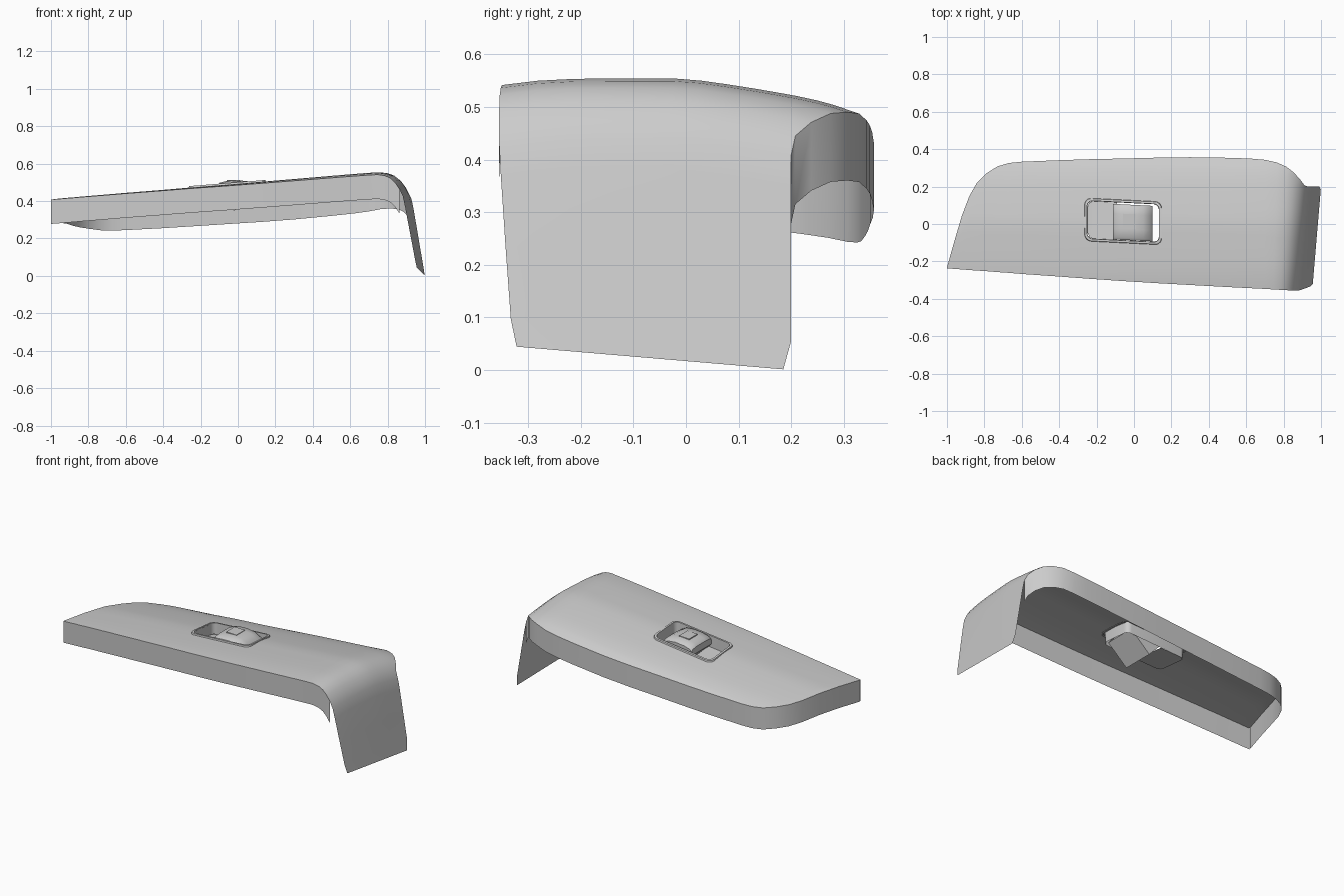
import bpy, bmesh, math

if "Cube" in bpy.data.objects:
    bpy.data.objects.remove(bpy.data.objects["Cube"])

# stations along the panel: x, ridge height, front y, back y
ST = [(-1, .41, -.237, -.232), (-.96, .413, -.24, -.09), (-.92, .417, -.243, .045),
      (-.88, .42, -.246, .15), (-.84, .424, -.249, .22), (-.79, .428, -.252, .27),
      (-.73, .433, -.257, .308), (-.67, .438, -.261, .326), (-.6, .444, -.267, .333),
      (-.4, .46, -.281, .341), (-.25, .473, -.292, .346), (-.06, .488, -.305, .35),
      (.135, .504, -.317, .355), (.3, .518, -.326, .357), (.5, .535, -.337, .354),
      (.62, .545, -.343, .35), (.7, .551, -.347, .343), (.76, .554, -.35, .329),
      (.81, .549, -.352, .306), (.85, .536, -.354, .275), (.885, .51, -.355, .238),
      (.91, .478, -.355, .208), (.928, .44, -.355, .2), (.94, .38, -.352, .2),
      (.965, .22, -.343, .2), (.99, .06, -.333, .2), (1, 0, -.322, .185)]
ROWS = [-.40, -.33, -.29, -.24, -.17, -.09, -.03, .02, .07, .118, .17, .21, .25, .29, .32, .345, .40]
DROP = [(-.5, .04), (-.355, .013), (-.28, .004), (-.2, 0), (0, 0), (.1, .014), (.2, .031),
        (.265, .045), (.33, .067), (.357, .086), (.5, .2)]
HOLE = (-.25, .135, -.09, .118)
SKIRT = .13


def lerp(table, t):
    for a, b in zip(table, table[1:]):
        if t <= b[0]:
            return a[1] + (b[1] - a[1]) * (t - a[0]) / (b[0] - a[0])
    return table[-1][1]


def clamp(t):
    return max(0, min(1, t))


def surf(x, z, y, h=0):
    side = (.2 - y) / .53
    low = clamp((.4 - z) / .4)
    return (x - .045 * side * clamp((x - .7) / .2),
            y, z - lerp(DROP, y) * (1 - low) + .045 * side * low + h)


def top(x, y, h=0):
    return surf(x, lerp(ST, x), y, h)


def make(name, verts, faces, angle=35):
    me = bpy.data.meshes.new(name)
    me.from_pydata(verts, [], faces)
    bm = bmesh.new()
    bm.from_mesh(me)
    bmesh.ops.remove_doubles(bm, verts=bm.verts, dist=.0005)
    bmesh.ops.recalc_face_normals(bm, faces=bm.faces)
    bm.to_mesh(me)
    bm.free()
    ob = bpy.data.objects.new(name, me)
    bpy.context.collection.objects.link(ob)
    bpy.ops.object.select_all(action='DESELECT')
    ob.select_set(True)
    bpy.context.view_layer.objects.active = ob
    bpy.ops.object.shade_smooth_by_angle(angle=math.radians(angle))
    return ob


def bridge(loops, closed):
    n = len(loops[0])
    verts = [v for l in loops for v in l]
    faces = [(i * n + j, i * n + (j + 1) % n, (i + 1) * n + (j + 1) % n, (i + 1) * n + j)
             for i in range(len(loops) - 1) for j in range(n if closed else n - 1)]
    return verts, faces


# top sheet running over the bend into the end flap, open at the switch pocket
grid = [[surf(x, z, max(f, min(b, r - .05 * (x + .06)))) for r in ROWS] for x, z, f, b in ST]
verts, faces = bridge(grid, False)
n = len(ROWS)


def in_hole(face):
    i, j = divmod(face[0], n)
    return HOLE[0] <= ST[i][0] < HOLE[1] and HOLE[2] <= ROWS[j] < HOLE[3]


make("armrest_top", verts, [f for f in faces if not in_hole(f)], 50)

# side walls hanging from the front edge and from the left/back edge
front = [surf(x, z, f) for x, z, f, b in ST if x < .92]
back = [surf(x, z, b) for x, z, f, b in ST if x < .93]
for name, edge in (("front_wall", front), ("back_wall", back)):
    make(name, *bridge([edge, [(x, y, z - SKIRT) for x, y, z in edge]], False))


# raised pocket rim with its inner wall
def rounded(inset, h, r):
    hx, hy = .207 - inset, .116 - inset
    pts = []
    for k, (sx, sy) in enumerate(((1, 1), (-1, 1), (-1, -1), (1, -1))):
        for s in range(6):
            a = math.pi / 2 * (k + s / 5)
            x = -.058 + sx * (hx - r) + r * math.cos(a)
            y = .014 + sy * (hy - r) + r * math.sin(a)
            pts.append(top(x, y - .05 * (x + .06), h))
    return pts


make("pocket_rim", *bridge([rounded(0, -.003, .036), rounded(.003, .008, .034),
                            rounded(.014, .008, .03), rounded(.016, -.06, .028)], True))

# pocket floor beside the switch
floor = [[top(x, y - .05 * (x + .06), -.06) for y in (ya, yb)]
         for x, ya, yb in ((-.248, -.055, .083), (-.238, -.078, .106), (-.22, -.086, .114), (-.09, -.086, .114))]
make("pocket_floor", *bridge(floor, False))

# rocker switch: domed cap over a wedge-shaped body
PROFILE = [(-.112, .445), (-.112, .485), (-.1, .498), (-.06, .508), (0, .512), (.05, .506),
           (.085, .488), (.1, .462), (-.02, .348)]
sections = []
for y, drop in ((-.088, .014), (-.076, .004), (-.03, 0), (.05, 0), (.09, .005), (.102, .016)):
    sections.append([(x, y - .05 * x, z - (drop if z > .48 else 0)) for x, z in PROFILE])
verts, faces = bridge(sections, True)
m = len(PROFILE)
faces += [tuple(range(m)), tuple(range(len(verts) - m, len(verts)))]
make("rocker_switch", verts, faces, 40)

# small raised pad on the switch
pad = [[(x, y, z) for x, y in ((-.06, -.025), (.01, -.028), (.01, .052), (-.06, .055))] for z in (.505, .514)]
verts, faces = bridge(pad, True)
make("switch_pad", verts, faces + [(4, 5, 6, 7)])
